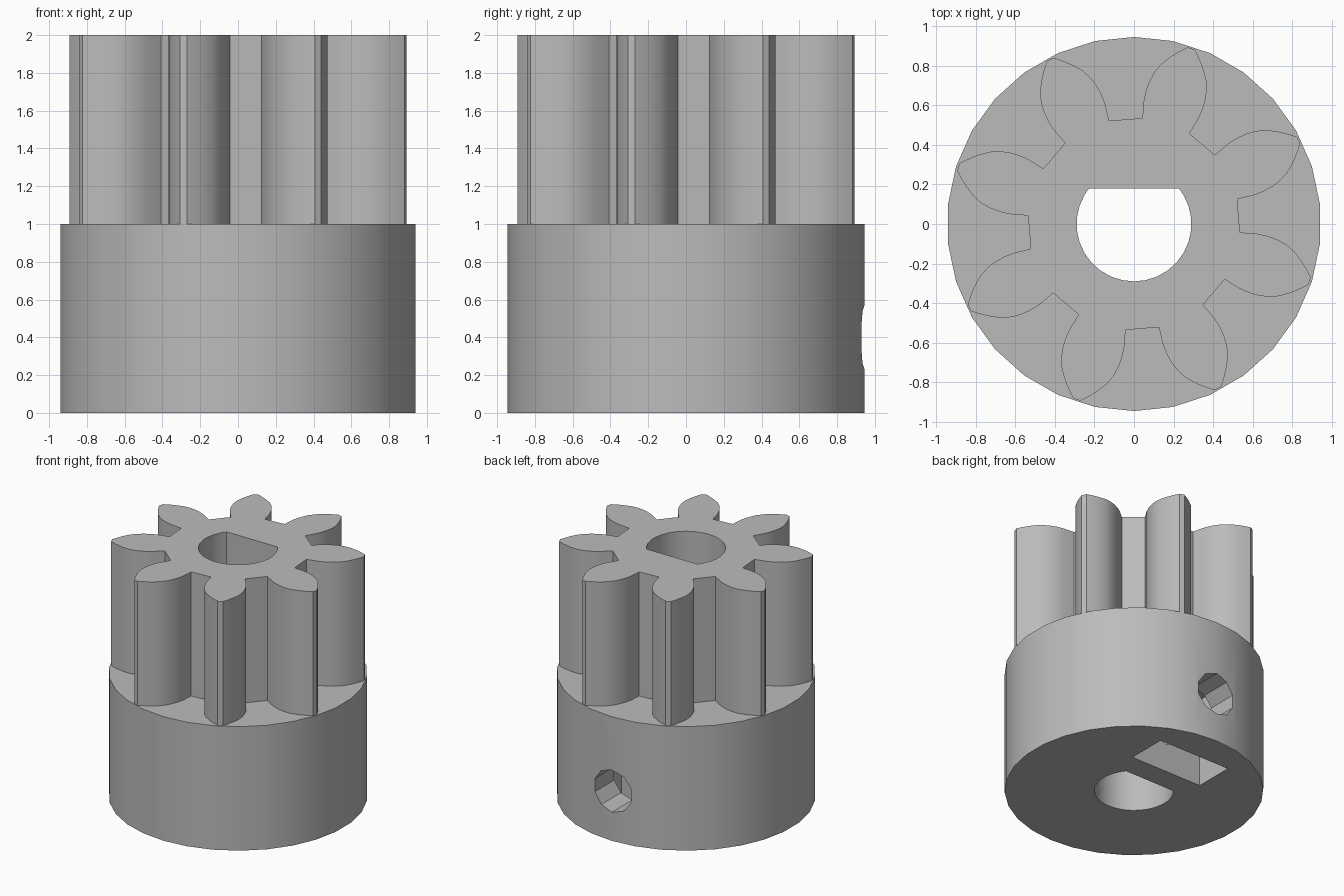
import bpy, bmesh, math
from mathutils import Matrix

if "Cube" in bpy.data.objects:
    bpy.data.objects.remove(bpy.data.objects["Cube"])

grey = bpy.data.materials.new("grey_plastic")
grey.diffuse_color = (0.5, 0.5, 0.5, 1)
grey.use_nodes = True
grey.node_tree.nodes["Principled BSDF"].inputs["Base Color"].default_value = grey.diffuse_color


def prism(name, pts, z0, z1, matrix=Matrix()):
    """Extrude a closed counter-clockwise outline from z0 to z1."""
    bm = bmesh.new()
    face = bm.faces.new([bm.verts.new((x, y, z0)) for x, y in pts])
    ext = bmesh.ops.extrude_face_region(bm, geom=[face], use_keep_orig=True)
    verts = [v for v in ext["geom"] if isinstance(v, bmesh.types.BMVert)]
    bmesh.ops.translate(bm, verts=verts, vec=(0, 0, z1 - z0))
    bmesh.ops.recalc_face_normals(bm, faces=bm.faces)
    bm.transform(matrix)
    mesh = bpy.data.meshes.new(name)
    bm.to_mesh(mesh)
    bm.free()
    mesh.materials.append(grey)
    obj = bpy.data.objects.new(name, mesh)
    bpy.context.collection.objects.link(obj)
    return obj


def circle(r, n):
    return [(r * math.cos(math.pi / 2 + math.tau * i / n),
             r * math.sin(math.pi / 2 + math.tau * i / n)) for i in range(n)]


def combine(target, tool, operation):
    mod = target.modifiers.new(operation, 'BOOLEAN')
    mod.operation, mod.object, mod.solver = operation, tool, 'EXACT'
    bpy.context.view_layer.objects.active = target
    bpy.ops.object.modifier_apply(modifier=mod.name)
    bpy.data.objects.remove(tool)


# Collar
pinion = prism("pinion_with_collar", circle(0.945, 30), 0, 1)

# Toothed gear: one flank (radial, half width), mirrored and repeated 8 times
flank = [(0.522, 0.125), (0.61, 0.146), (0.66, 0.151), (0.71, 0.149), (0.76, 0.14),
         (0.81, 0.12), (0.86, 0.086), (0.90, 0.052), (0.933, 0.019)]
tooth = [(u, -v) for u, v in flank] + [(u, v) for u, v in reversed(flank)]
outline = []
for i in range(8):
    a = math.radians(72 + 45 * i)
    c, s = math.cos(a), math.sin(a)
    outline += [(u * c - v * s, u * s + v * c) for u, v in tooth]
combine(pinion, prism("gear", outline, 0.8, 2), 'UNION')

# D-shaped shaft bore with its flat at the back
flat = 0.18
half = math.sqrt(0.29 ** 2 - flat ** 2)
bore = [(-half, flat)] + [p for p in circle(0.29, 30) if p[1] < flat - 0.005] + [(half, flat)]
combine(pinion, prism("bore_cutter", bore, -0.5, 2.5), 'DIFFERENCE')

# Nut slot open at the bottom
slot = [(-0.32, 0.365), (0.32, 0.365), (0.32, 0.685), (-0.32, 0.685)]
combine(pinion, prism("slot_cutter", slot, -0.2, 0.72), 'DIFFERENCE')

# Set-screw hole from the back into the bore
to_back = Matrix.Translation((0, 0, 0.4)) @ Matrix.Rotation(math.radians(-90), 4, 'X')
combine(pinion, prism("screw_cutter", circle(0.17, 10), 0.05, 1.2, to_back), 'DIFFERENCE')

# Smooth round walls, crisp corners
bpy.ops.object.select_all(action='DESELECT')
pinion.select_set(True)
bpy.context.view_layer.objects.active = pinion
bpy.ops.object.shade_smooth_by_angle(angle=math.radians(25))
